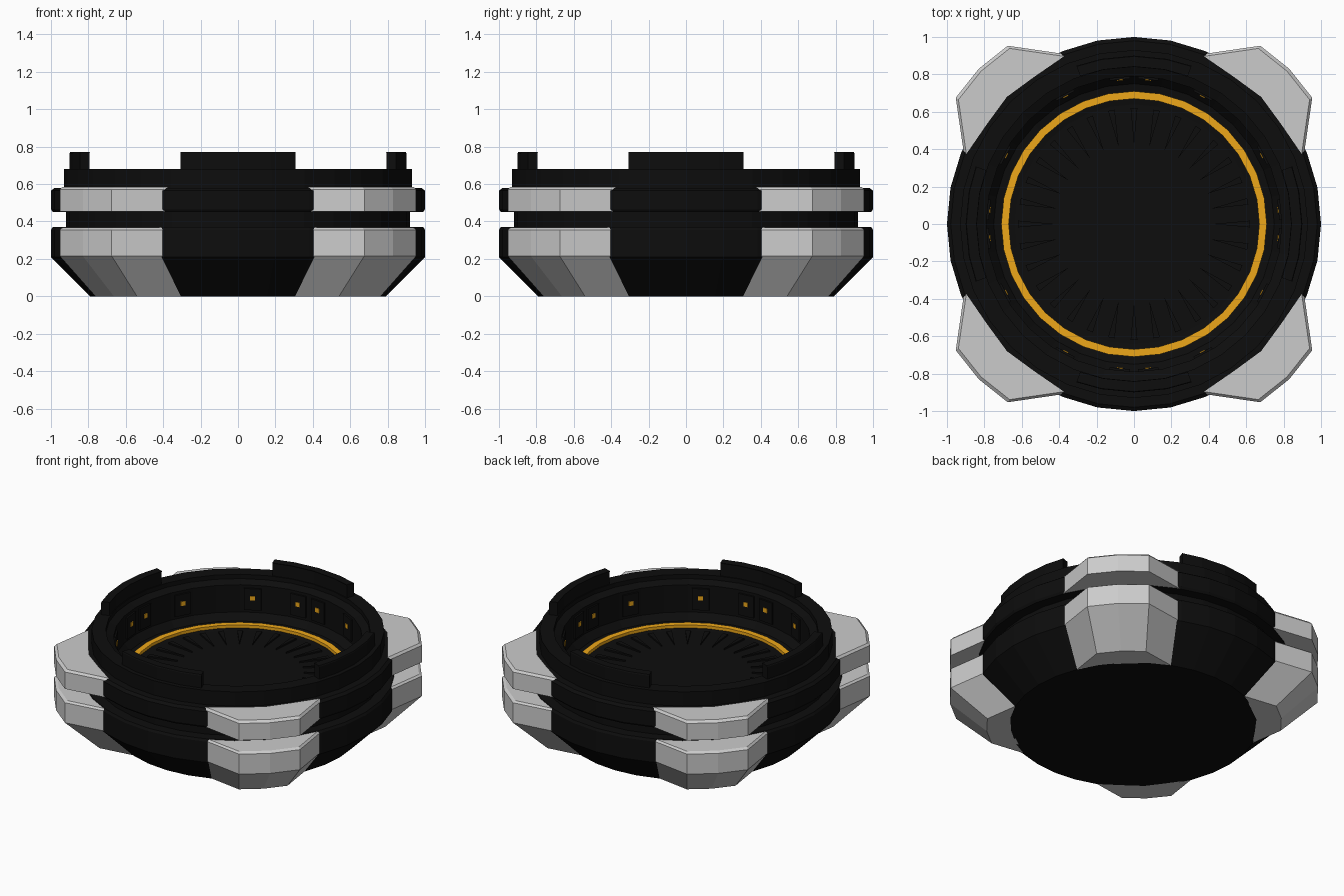
import bpy, bmesh, math
from mathutils import Matrix, Vector

if "Cube" in bpy.data.objects:
    bpy.data.objects.remove(bpy.data.objects["Cube"])

SIDES = 32
STEP = 2 * math.pi / SIDES


def material(name, rgb):
    m = bpy.data.materials.new(name)
    m.diffuse_color = (*rgb, 1)
    m.use_nodes = True
    m.node_tree.nodes["Principled BSDF"].inputs["Base Color"].default_value = m.diffuse_color
    return m


BLACK = material("black_paint", (0.004, 0.004, 0.004))
AMBER = material("amber_light", (0.85, 0.39, 0.01))


def finish(name, bm, mat=None):
    bmesh.ops.recalc_face_normals(bm, faces=bm.faces)
    mesh = bpy.data.meshes.new(name)
    bm.to_mesh(mesh)
    bm.free()
    ob = bpy.data.objects.new(name, mesh)
    bpy.context.collection.objects.link(ob)
    if mat:
        mesh.materials.append(mat)
    return ob


def lathe(name, profile, mat, closed=False):
    """Spin an (r, z) profile; open profiles get end caps."""
    bm = bmesh.new()
    rings = [[bm.verts.new((r * math.cos(i * STEP), r * math.sin(i * STEP), z))
              for i in range(SIDES)] for r, z in profile]
    pairs = list(zip(rings, rings[1:])) + ([(rings[-1], rings[0])] if closed else [])
    for a, b in pairs:
        for i in range(SIDES):
            j = (i + 1) % SIDES
            bm.faces.new((a[i], a[j], b[j], b[i]))
    if not closed:
        bm.faces.new(rings[0])
        bm.faces.new(rings[-1])
    return finish(name, bm, mat)


def loft(bm, outlines):
    """Join equal outlines of 3D points into a capped solid."""
    rings = [[bm.verts.new(p) for p in o] for o in outlines]
    n = len(rings[0])
    for a, b in zip(rings, rings[1:]):
        for i in range(n):
            j = (i + 1) % n
            bm.faces.new((a[i], a[j], b[j], b[i]))
    bm.faces.new(rings[0])
    bm.faces.new(rings[-1])


def box(bm, r, angle, z, size):
    m = Matrix.Rotation(angle, 4, 'Z') @ Matrix.Translation((r, 0, z)) @ Matrix.Diagonal((*size, 1))
    bmesh.ops.create_cube(bm, size=1, matrix=m)


# Main bowl: bevelled foot, grooved wall, stepped rim, recessed floor
lathe("base_body", [
    (0.79, 0), (1, 0.21), (1, 0.355), (0.99, 0.37), (0.92, 0.37), (0.92, 0.45),
    (0.99, 0.45), (1, 0.465), (1, 0.565), (0.98, 0.58), (0.93, 0.58), (0.93, 0.68),
    (0.84, 0.68), (0.84, 0.65), (0.79, 0.63), (0.79, 0.44), (0.75, 0.395), (0.64, 0.38)], BLACK)

# Glowing ring on the floor
lathe("light_ring", [(0.67, 0.37), (0.71, 0.37), (0.71, 0.405), (0.67, 0.405)], AMBER, closed=True)

# Corner armour pads: lower tapered and upper chamfered
PAD = [(0.91, 0.38), (0.953, 0.675), (0.83, 0.83), (0.675, 0.953), (0.38, 0.91),
       (0.54, 0.80), (0.69, 0.69), (0.80, 0.54)]


def pad_outline(scale, z, quarter):
    rot = Matrix.Rotation(quarter * math.pi / 2, 3, 'Z')
    return [rot @ Vector((x * scale, y * scale, z)) for x, y in PAD]


for name, levels in (("lower_corner_pad", [(0.8, 0), (1, 0.215), (1, 0.355), (0.985, 0.367)]),
                     ("upper_corner_pad", [(1, 0.452), (1, 0.57), (0.985, 0.585)])):
    for q in range(4):
        bm = bmesh.new()
        loft(bm, [pad_outline(s, z, q) for s, z in levels])
        finish(f"{name}_{q + 1}", bm)

# Raised rim tabs on the four sides
TAB_ANGLES = [-20, -11.25, 0, 11.25, 20]
for q in range(4):
    def arc(r, a):
        t = math.radians(a + 90 * q)
        return r * math.cos(t), r * math.sin(t)
    plan = [arc(0.9, a) for a in TAB_ANGLES] + [arc(0.845, a) for a in reversed(TAB_ANGLES)]
    bm = bmesh.new()
    loft(bm, [[(x * s, y * s, z) for x, y in plan]
              for s, z in ((1, 0.66), (1, 0.765), (0.996, 0.772))])
    finish(f"rim_tab_{q + 1}", bm, BLACK)

# Inner wall panels with small square lamps
panels, lamps = bmesh.new(), bmesh.new()
for q in range(4):
    for a in (-2.5, -0.5, 0.5, 2.5):
        angle = q * math.pi / 2 + a * STEP
        box(panels, 0.785, angle, 0.535, (0.02, 0.11, 0.15))
        box(lamps, 0.778, angle, 0.545, (0.015, 0.032, 0.03))
finish("wall_panels", panels, BLACK)
finish("wall_lamps", lamps, AMBER)

# Thin tapering ribs radiating across the floor
ribs = bmesh.new()
for i in range(SIDES):
    rot = Matrix.Rotation(i * STEP, 3, 'Z')
    plan = [(0.42, 0), (0.62, -0.018), (0.62, 0.018)]
    loft(ribs, [[rot @ Vector((x, y, z)) for x, y in plan] for z in (0.37, 0.39)])
finish("floor_ribs", ribs, BLACK)
